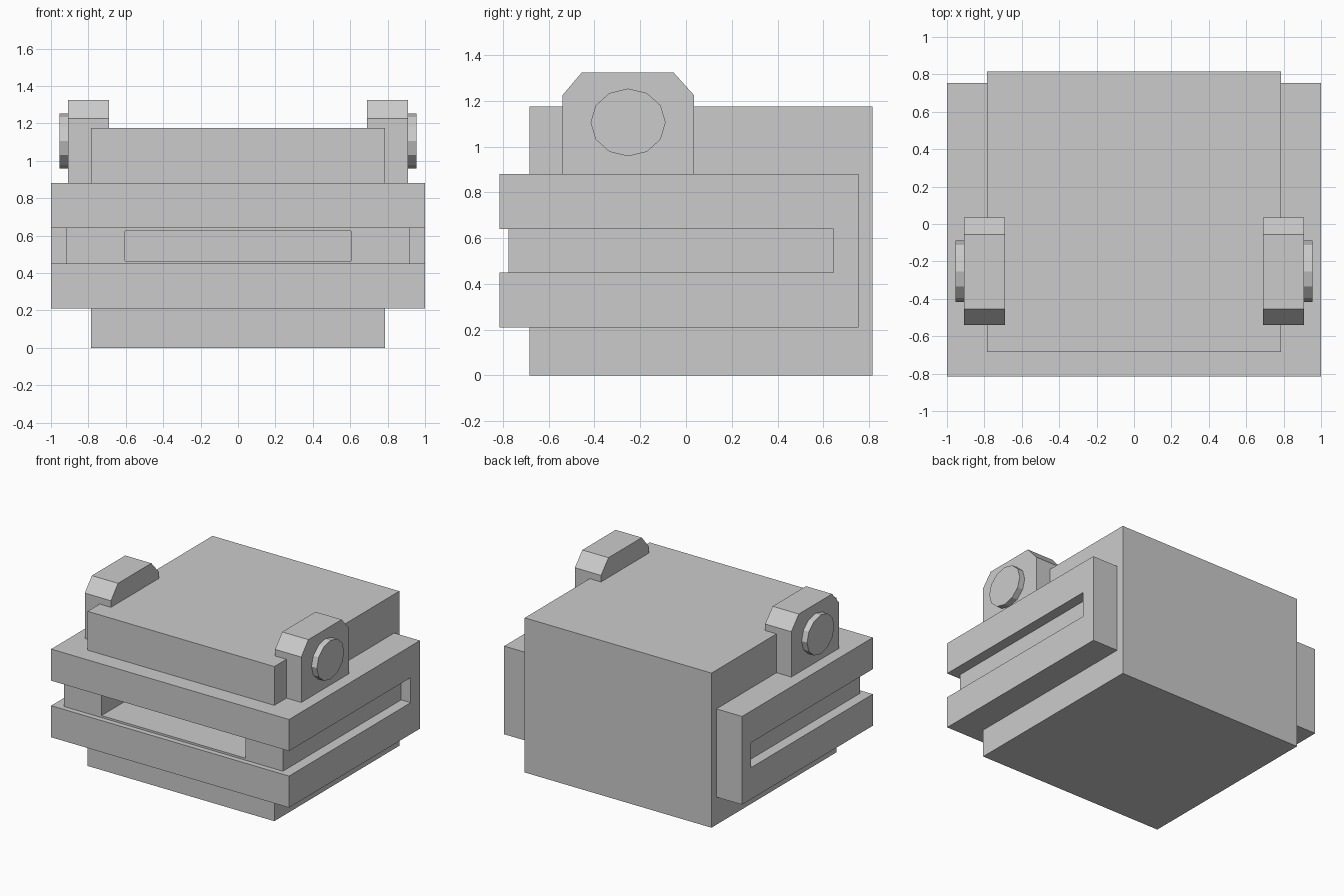
import bpy, bmesh, math
from mathutils import Vector

if "Cube" in bpy.data.objects:
    bpy.data.objects.remove(bpy.data.objects["Cube"])


def extrude(name, outline, direction):
    """Flat 3D outline swept along a direction into a closed solid."""
    bm = bmesh.new()
    face = bm.faces.new([bm.verts.new(p) for p in outline])
    swept = bmesh.ops.extrude_face_region(bm, geom=[face], use_keep_orig=True)
    moved = [g for g in swept["geom"] if isinstance(g, bmesh.types.BMVert)]
    bmesh.ops.translate(bm, verts=moved, vec=Vector(direction))
    bmesh.ops.recalc_face_normals(bm, faces=bm.faces)
    mesh = bpy.data.meshes.new(name)
    bm.to_mesh(mesh)
    bm.free()
    obj = bpy.data.objects.new(name, mesh)
    bpy.context.collection.objects.link(obj)
    return obj


def box(name, x, y, z):
    pts = [(x[0], y[0], z[0]), (x[1], y[0], z[0]), (x[1], y[1], z[0]), (x[0], y[1], z[0])]
    return extrude(name, pts, (0, 0, z[1] - z[0]))


def cut(obj, cutter):
    mod = obj.modifiers.new("cut", 'BOOLEAN')
    mod.operation = 'DIFFERENCE'
    mod.solver = 'EXACT'
    mod.object = cutter
    bpy.context.view_layer.objects.active = obj
    bpy.ops.object.modifier_apply(modifier=mod.name)


# Main block and the wrap-around shell
body = box("body", (-0.785, 0.785), (-0.685, 0.815), (0, 1.175))
shell = box("shell", (-1, 1), (-0.815, 0.755), (0.21, 0.88))

# U-shaped groove around the front and sides of the shell
groove = extrude("groove_cutter",
                 [(-1.1, 0.645, 0.45), (-1.1, -0.9, 0.45), (1.1, -0.9, 0.45), (1.1, 0.645, 0.45),
                  (0.92, 0.645, 0.45), (0.92, -0.775, 0.45), (-0.92, -0.775, 0.45),
                  (-0.92, 0.645, 0.45)], (0, 0, 0.19))
cut(shell, groove)

# Deep slot in the front, through the shell and into the body
slot = box("slot_cutter", (-0.605, 0.605), (-0.95, -0.3), (0.465, 0.625))
for part in (shell, body):
    cut(part, slot)
for cutter in (groove, slot):
    bpy.data.objects.remove(cutter)

# Chamfered hinge blocks with twelve-sided caps on both sides
block_profile = [(-0.54, 0.88), (0.035, 0.88), (0.035, 1.225), (-0.055, 1.325),
                 (-0.455, 1.325), (-0.54, 1.225)]
cap_profile = [(-0.253 + 0.164 * math.cos(i * math.pi / 6),
                1.106 + 0.148 * math.sin(i * math.pi / 6)) for i in range(12)]
for side, s in (("left", -1), ("right", 1)):
    extrude(f"hinge_block_{side}", [(s * 0.69, y, z) for y, z in block_profile], (s * 0.22, 0, 0))
    extrude(f"hinge_cap_{side}", [(s * 0.90, y, z) for y, z in cap_profile], (s * 0.055, 0, 0))
